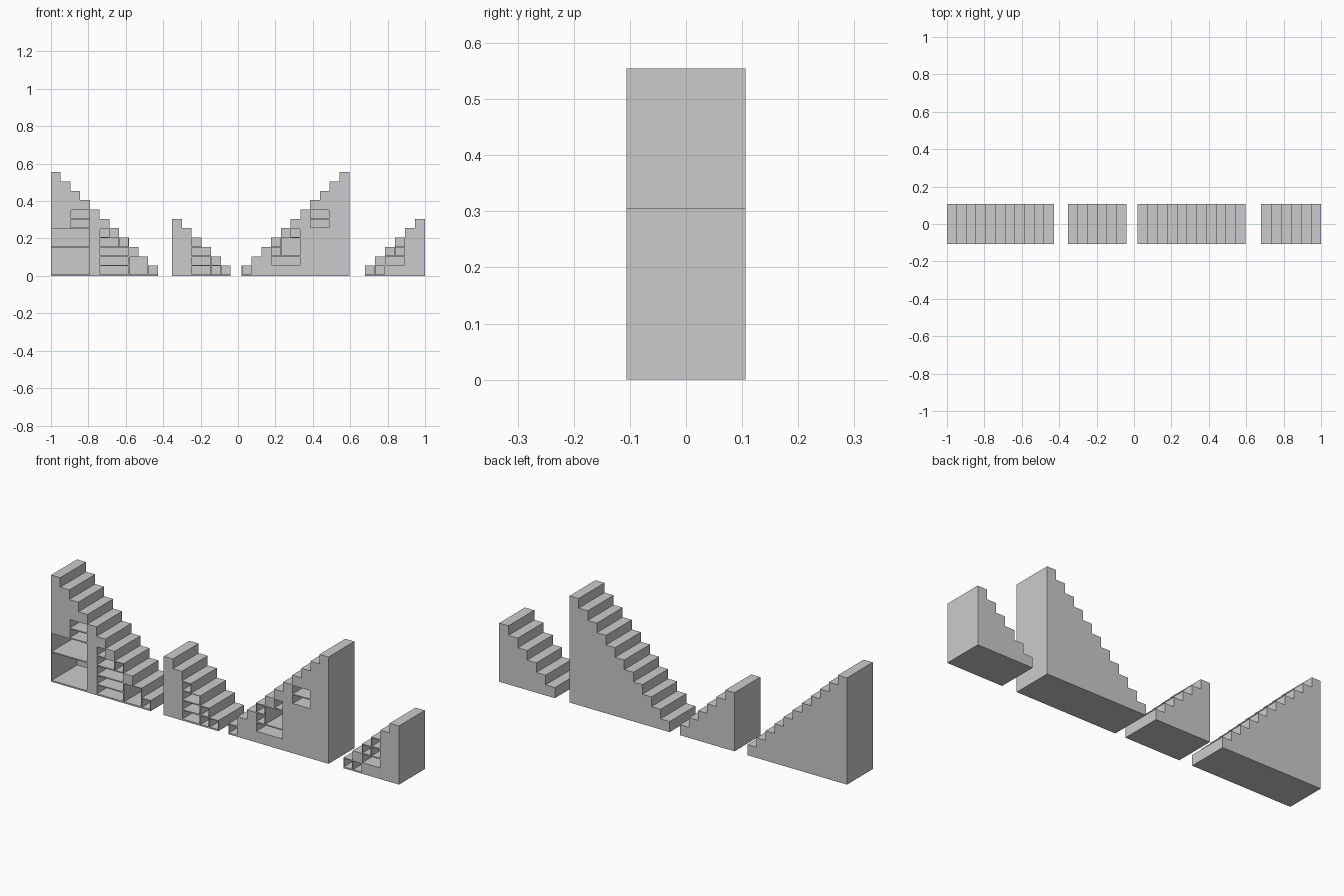
import bpy
import bmesh

cube = bpy.data.objects.get("Cube")
if cube:
    bpy.data.objects.remove(cube, do_unlink=True)

FRONT, BACK = -0.106, 0.106
RISE, PLINTH, BOARD = 0.05, 0.005, 0.003

grey = bpy.data.materials.new("cabinet grey")
grey.use_nodes = True
colour = (0.6, 0.6, 0.6, 1)
grey.diffuse_color = colour
grey.node_tree.nodes["Principled BSDF"].inputs["Base Color"].default_value = colour


def make_object(name, bm):
    bmesh.ops.recalc_face_normals(bm, faces=bm.faces)
    mesh = bpy.data.meshes.new(name)
    bm.to_mesh(mesh)
    bm.free()
    mesh.materials.append(grey)
    obj = bpy.data.objects.new(name, mesh)
    bpy.context.collection.objects.link(obj)
    return obj


def extrude_outline(bm, outline, y0, y1):
    """Extrude an x-z outline from y0 to y1."""
    face = bm.faces.new([bm.verts.new((x, y0, z)) for x, z in outline])
    out = bmesh.ops.extrude_face_region(bm, geom=[face])
    verts = [v for v in out["geom"] if isinstance(v, bmesh.types.BMVert)]
    bmesh.ops.translate(bm, verts=verts, vec=(0, y1 - y0, 0))


def stair_cabinet(name, tall_x, low_x, steps, niches):
    tread = (low_x - tall_x) / steps     # negative when the stairs climb to +x

    # Stepped body
    outline = [(tall_x, 0)]
    for i in range(steps):
        z = PLINTH + RISE * (steps - i)
        outline += [(tall_x + tread * i, z), (tall_x + tread * (i + 1), z)]
    outline.append((low_x, 0))
    bm = bmesh.new()
    extrude_outline(bm, outline, FRONT, BACK)
    body = make_object(name, bm)

    # Open niches: column range from the tall end, row range from the floor
    bm = bmesh.new()
    for c0, c1, r0, r1 in niches:
        xa, xb = sorted((tall_x + tread * c0, tall_x + tread * c1))
        xa, xb = xa + BOARD, xb - BOARD
        za = PLINTH + RISE * r0 + BOARD
        zb = PLINTH + RISE * r1 - BOARD
        extrude_outline(bm, [(xa, za), (xb, za), (xb, zb), (xa, zb)],
                        FRONT - 0.05, BACK - BOARD)
    cutter = make_object(name + "_niche_cutter", bm)
    cutter.hide_render = True

    cut = body.modifiers.new("niches", "BOOLEAN")
    cut.operation = "DIFFERENCE"
    cut.solver = "EXACT"
    cut.object = cutter
    bpy.context.view_layer.objects.active = body
    bpy.ops.object.modifier_apply(modifier=cut.name)
    bpy.data.objects.remove(cutter, do_unlink=True)


# Large cabinet descending to +x
stair_cabinet("large_stair_cabinet_right", -1.0, -0.428, 11, [
    (0, 4, 0, 3), (0, 4, 3, 5), (2, 4, 5, 6), (2, 4, 6, 7),
    (5, 8, 0, 1), (5, 8, 1, 2), (5, 8, 2, 3), (5, 7, 3, 4), (7, 8, 3, 4),
    (5, 6, 4, 5), (8, 10, 0, 2), (10, 11, 0, 1)])

# Small cabinet descending to +x
stair_cabinet("small_stair_cabinet_right", -0.353, -0.039, 6, [
    (2, 4, 0, 1), (2, 4, 1, 2), (2, 4, 2, 3), (2, 3, 3, 4),
    (4, 5, 0, 1), (4, 5, 1, 2), (5, 6, 0, 1)])

# Large cabinet climbing to +x
stair_cabinet("large_stair_cabinet_left", 0.595, 0.02, 11, [
    (2, 4, 5, 6), (2, 4, 6, 7), (5, 6, 4, 5), (5, 7, 2, 4),
    (7, 8, 3, 4), (7, 8, 2, 3), (5, 8, 1, 2), (10, 11, 0, 1)])

# Small cabinet climbing to +x
stair_cabinet("small_stair_cabinet_left", 1.0, 0.68, 6, [
    (2, 3, 3, 4), (2, 3, 2, 3), (3, 4, 2, 3), (2, 4, 1, 2),
    (4, 5, 0, 1), (5, 6, 0, 1)])
